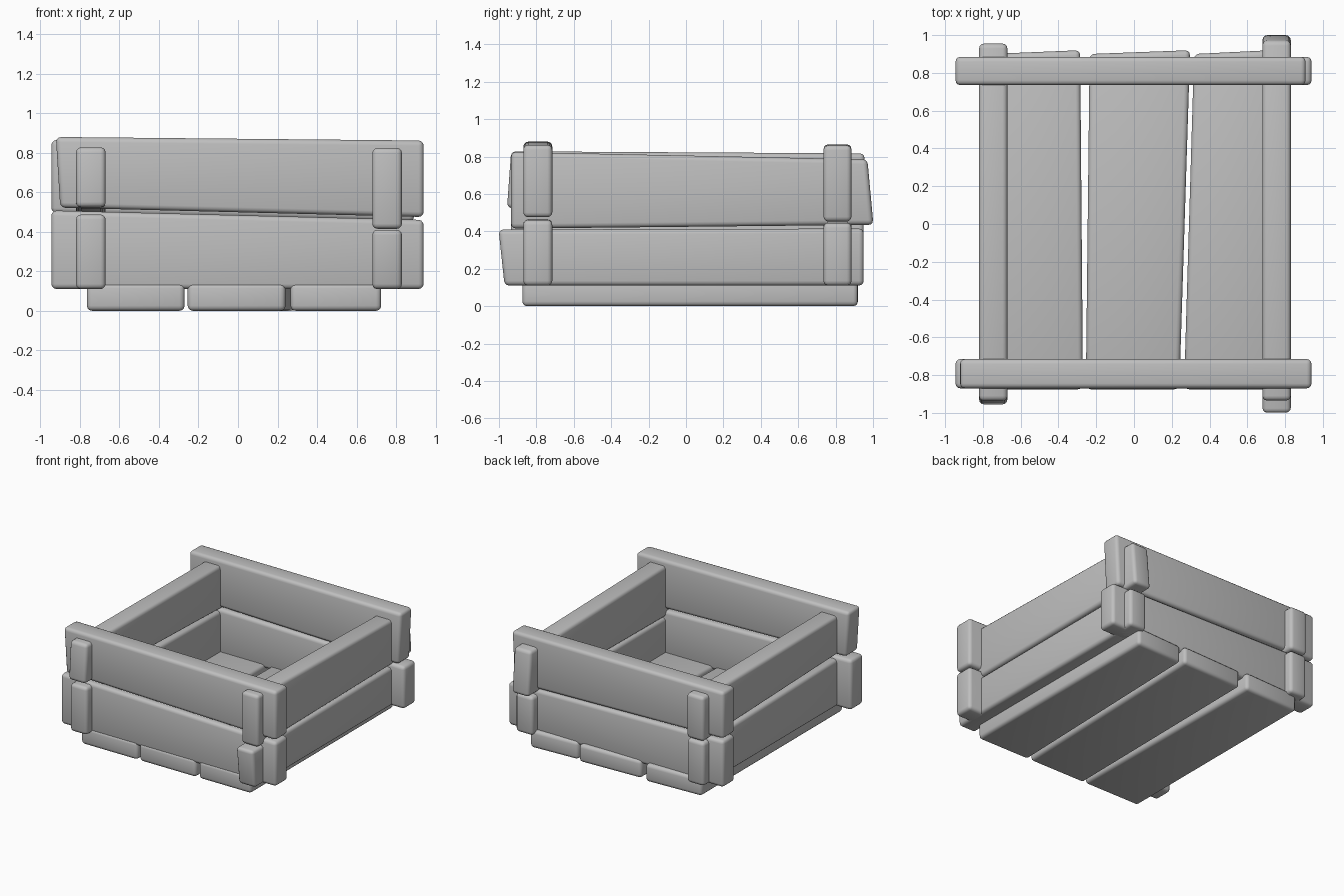
import bpy, bmesh, math

cube = bpy.data.objects.get("Cube")
if cube:
    bpy.data.objects.remove(cube, do_unlink=True)

# Single plain grey
grey = bpy.data.materials.new("plain_grey")
grey.use_nodes = True
COLOUR = (0.52, 0.52, 0.52, 1)
grey.diffuse_color = COLOUR
grey.node_tree.nodes["Principled BSDF"].inputs["Base Color"].default_value = COLOUR


def plank(name, axis, near, far, outline):
    """Four-cornered board outline, extruded along an axis from near to far."""
    bm = bmesh.new()
    rings = []
    for depth in (near, far):
        ring = []
        for point in outline:
            co = list(point)
            co.insert("xyz".index(axis), depth)
            ring.append(bm.verts.new(co))
        rings.append(ring)
    a, b = rings
    bm.faces.new(a)
    bm.faces.new(b)
    for i in range(4):
        j = (i + 1) % 4
        bm.faces.new((a[i], a[j], b[j], b[i]))
    bmesh.ops.recalc_face_normals(bm, faces=bm.faces)
    # Softened edges
    bmesh.ops.bevel(bm, geom=bm.edges[:], offset=0.026, segments=3,
                    profile=0.5, affect='EDGES', clamp_overlap=True)
    mesh = bpy.data.meshes.new(name)
    bm.to_mesh(mesh)
    bm.free()
    mesh.materials.append(grey)
    obj = bpy.data.objects.new(name, mesh)
    bpy.context.collection.objects.link(obj)
    bpy.ops.object.select_all(action='DESELECT')
    obj.select_set(True)
    bpy.context.view_layer.objects.active = obj
    bpy.ops.object.shade_smooth_by_angle(angle=math.radians(40))
    return obj


# Floor boards, outlined in x and y
plank("floor_board_right", "z", 0, 0.14,
      [(-0.765, -0.875), (-0.27, -0.875), (-0.285, 0.92), (-0.765, 0.9)])
plank("floor_board_middle", "z", 0, 0.14,
      [(-0.255, -0.875), (0.24, -0.875), (0.297, 0.92), (-0.235, 0.9)])
plank("floor_board_left", "z", 0, 0.14,
      [(0.265, -0.875), (0.725, -0.875), (0.725, 0.92), (0.318, 0.9)])

# Front boards, outlined in x and z
FRONT = (-0.87, -0.715)
plank("front_lower_board", "y", *FRONT,
      [(-0.945, 0.11), (0.94, 0.11), (0.94, 0.46), (-0.945, 0.508)])
plank("front_upper_board", "y", *FRONT,
      [(-0.9, 0.522), (0.94, 0.475), (0.94, 0.862), (-0.922, 0.88)])

# Back boards
BACK = (0.735, 0.885)
plank("back_lower_board", "y", *BACK,
      [(-0.945, 0.11), (0.94, 0.11), (0.94, 0.445), (-0.945, 0.48)])
plank("back_upper_board", "y", *BACK,
      [(-0.945, 0.495), (0.89, 0.452), (0.91, 0.86), (-0.945, 0.865)])

# Left side boards, outlined in y and z
LEFT = (0.68, 0.83)
plank("left_lower_board", "x", *LEFT,
      [(-0.97, 0.11), (0.95, 0.11), (0.95, 0.415), (-1.002, 0.41)])
plank("left_upper_board", "x", *LEFT,
      [(-0.935, 0.415), (1.002, 0.435), (0.97, 0.785), (-0.935, 0.825)])

# Right side boards
RIGHT = (-0.82, -0.67)
plank("right_lower_board", "x", *RIGHT,
      [(-0.935, 0.11), (0.95, 0.11), (0.95, 0.455), (-0.935, 0.488)])
plank("right_upper_board", "x", *RIGHT,
      [(-0.957, 0.525), (0.955, 0.465), (0.955, 0.817), (-0.935, 0.828)])
